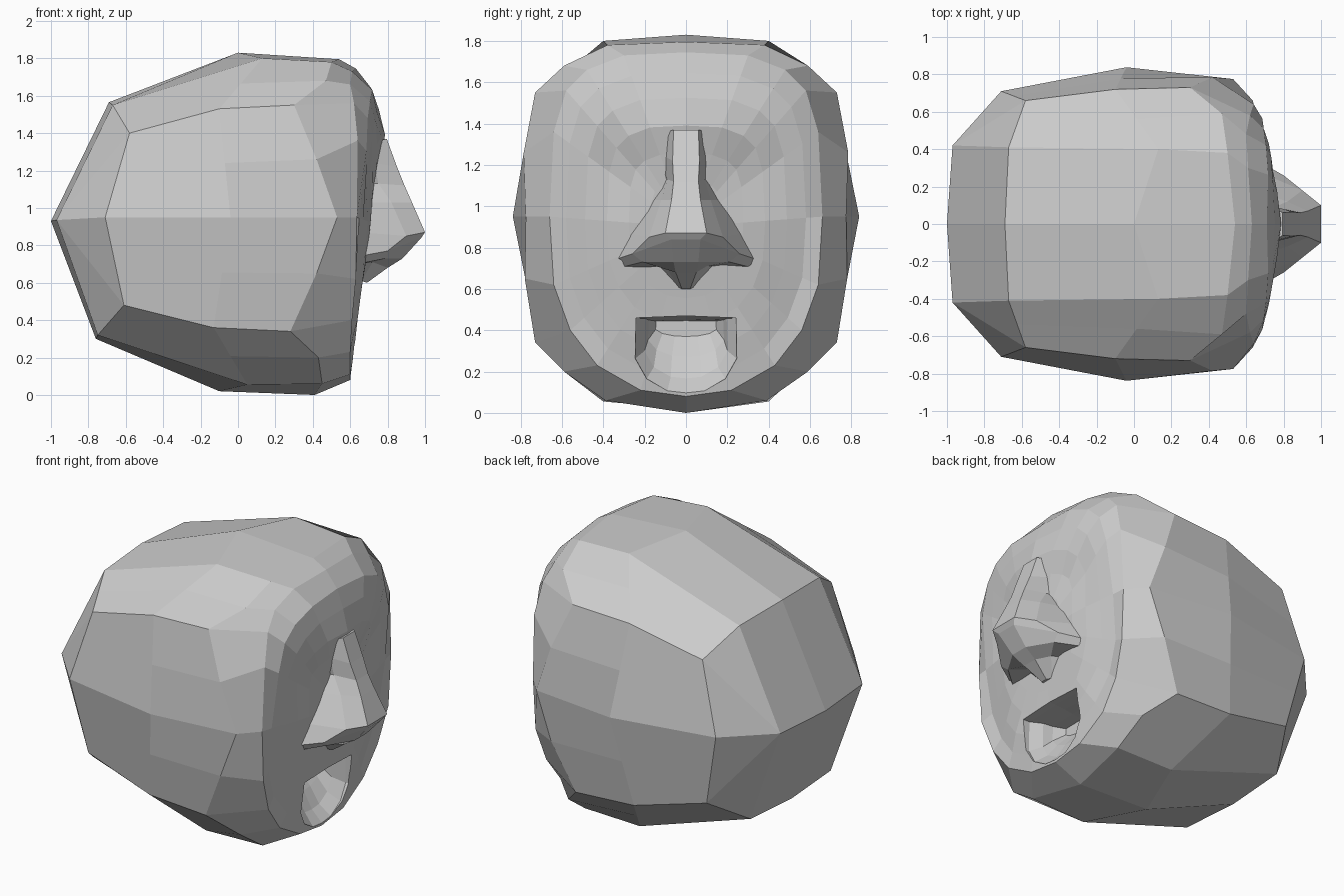
import bpy, bmesh, math


def make_object(name, bm):
    bmesh.ops.recalc_face_normals(bm, faces=bm.faces)
    me = bpy.data.meshes.new(name)
    bm.to_mesh(me)
    bm.free()
    ob = bpy.data.objects.new(name, me)
    bpy.context.collection.objects.link(ob)
    return ob


def loft(bm, rings, closed=True):
    """Bridge successive rings of equal length; returns the vertex rings."""
    vr = [[bm.verts.new(p) for p in r] for r in rings]
    n = len(vr[0])
    for a, b in zip(vr, vr[1:]):
        for i in range(n if closed else n - 1):
            j = (i + 1) % n
            bm.faces.new((a[i], a[j], b[j], b[i]))
    return vr


def full(half):
    """Mirror a half ring (first and last points on y = 0) to a whole ring."""
    return list(half) + [(x, -y, z) for x, y, z in half[-2:0:-1]]


def split(h):
    """Seven-point half ring to eleven points, with middles near the corners."""
    mid = lambda a, b: tuple((p + q) / 2 for p, q in zip(a, b))
    out = [h[0], h[1]]
    for a, b in zip(h[1:5], h[2:6]):
        out += [mid(a, b), b]
    return out + [h[6]]


def interp(t, pts):
    for (a, u), (b, v) in zip(pts, pts[1:]):
        if t <= b:
            return u + (v - u) * max(0, t - a) / (b - a)
    return pts[-1][1]


def face_x(y, z):
    """Relief of the face: brow, cheeks, eye sockets and muzzle."""
    x = interp(z, [(0.05, 0.60), (0.5, 0.65), (0.75, 0.69), (1.0, 0.72),
                   (1.36, 0.755), (1.62, 0.725), (1.76, 0.62)])
    x -= 0.25 * max(0, abs(y) - 0.32)
    x += 0.035 * math.exp(-(y / 0.2) ** 2 - ((z - 1.4) / 0.15) ** 2)
    x -= 0.045 * math.exp(-((abs(y) - 0.32) / 0.16) ** 2 - ((z - 1.18) / 0.15) ** 2)
    return x


# Skull: faceted loops running from the back of the head to the face rim
back = split([(-0.69, 0, 1.565), (-0.67, 0.41, 1.55), (-0.58, 0.66, 1.40),
              (-0.71, 0.71, 0.95), (-0.61, 0.66, 0.48), (-0.75, 0.41, 0.32),
              (-0.76, 0, 0.30)])
middle = split([(0.0, 0, 1.83), (0.13, 0.40, 1.80), (-0.10, 0.72, 1.53),
                (-0.04, 0.838, 0.95), (-0.13, 0.72, 0.36), (0.05, 0.40, 0.055),
                (-0.10, 0, 0.02)])
front = [(0.54, 0, 1.795), (0.50, 0.38, 1.78), (0.47, 0.59, 1.68), (0.30, 0.73, 1.55),
         (0.42, 0.785, 1.26), (0.53, 0.775, 0.95), (0.42, 0.78, 0.65),
         (0.28, 0.73, 0.34), (0.43, 0.59, 0.20), (0.45, 0.39, 0.06), (0.41, 0, 0.0)]
rim = [(0.63, 0, 1.745), (0.61, 0.30, 1.73), (0.60, 0.48, 1.66), (0.62, 0.58, 1.56),
       (0.64, 0.64, 1.36), (0.635, 0.66, 0.95), (0.63, 0.64, 0.62),
       (0.61, 0.56, 0.40), (0.60, 0.43, 0.23), (0.60, 0.22, 0.11), (0.60, 0, 0.08)]
rings = [full(r) for r in (back, middle, front, rim)]
for s in (0.88, 0.74, 0.58, 0.42, 0.26, 0.12):
    ring = [(y * s, 0.9 + (z - 0.9) * s) for _, y, z in rings[3]]
    rings.append([(face_x(y, z), y, z) for y, z in ring])
bm = bmesh.new()
vr = loft(bm, rings)
bm.faces.new(vr[-1])

# Back of the head: a central ridge from side to side
b = vr[0]
p0 = bm.verts.new((-1.0, 0, 0.93))
pl = bm.verts.new((-0.97, 0.42, 0.935))
pr = bm.verts.new((-0.97, -0.42, 0.935))
for side, e in ((lambda i: b[i], pl), (lambda i: b[-i % 20], pr)):
    bm.faces.new((side(0), side(1), e, p0))
    bm.faces.new((side(10), side(9), e, p0))
    for i in (1, 3, 5, 7):
        bm.faces.new((side(i), side(i + 1), side(i + 2), e))
head = make_object("head", bm)

# Mouth: an open hollow with a floor sloping out to the chin
outline = [(-0.24, 0.46), (0, 0.47), (0.24, 0.46), (0.245, 0.26), (0.19, 0.16),
           (0.09, 0.10), (0, 0.09), (-0.09, 0.10), (-0.19, 0.16), (-0.245, 0.26)]
bm = bmesh.new()
vr = loft(bm, [[(x, y * s, 0.44 + (z - 0.44) * t) for y, z in outline]
               for x, s, t in ((0.9, 1.05, 1.0), (0.60, 1.0, 0.98),
                               (0.53, 0.82, 0.78), (0.47, 0.75, 0.48), (0.40, 0.6, 0.2))])
bm.faces.new(vr[0])
bm.faces.new(vr[-1])
cutter = make_object("mouth_cutter", bm)
cutter.hide_render = True
cutter.hide_set(True)
mod = head.modifiers.new("mouth", "BOOLEAN")
mod.operation = "DIFFERENCE"
mod.solver = "EXACT"
mod.object = cutter

# Nose: sections down from the bridge to the lip (z; then x, y of ridge, side, root)
sections = [
    ((0.795, 0.06, 1.37), (0.75, 0.09, 1.36), (0.64, 0.14, 1.35)),
    ((0.85, 0.065, 1.22), (0.73, 0.10, 1.24), (0.64, 0.15, 1.26)),
    ((0.89, 0.06, 1.12), (0.75, 0.09, 1.13), (0.64, 0.11, 1.13)),
    ((0.93, 0.07, 1.03), (0.82, 0.12, 1.03), (0.64, 0.18, 1.03)),
    ((1.0, 0.10, 0.87), (0.90, 0.18, 0.85), (0.64, 0.29, 0.87)),
    ((0.98, 0.07, 0.84), (0.80, 0.26, 0.77), (0.64, 0.35, 0.74)),
    ((0.88, 0.06, 0.73), (0.79, 0.21, 0.73), (0.64, 0.33, 0.70)),
    ((0.80, 0.05, 0.68), (0.72, 0.10, 0.71), (0.64, 0.16, 0.71)),
    ((0.69, 0.02, 0.60), (0.66, 0.04, 0.61), (0.64, 0.06, 0.62))]
bm = bmesh.new()
vr = loft(bm, [[(x, -y, z) for x, y, z in s[::-1]] + list(s) for s in sections])
bm.faces.new(vr[0])
bm.faces.new(vr[-1])
make_object("nose", bm)
